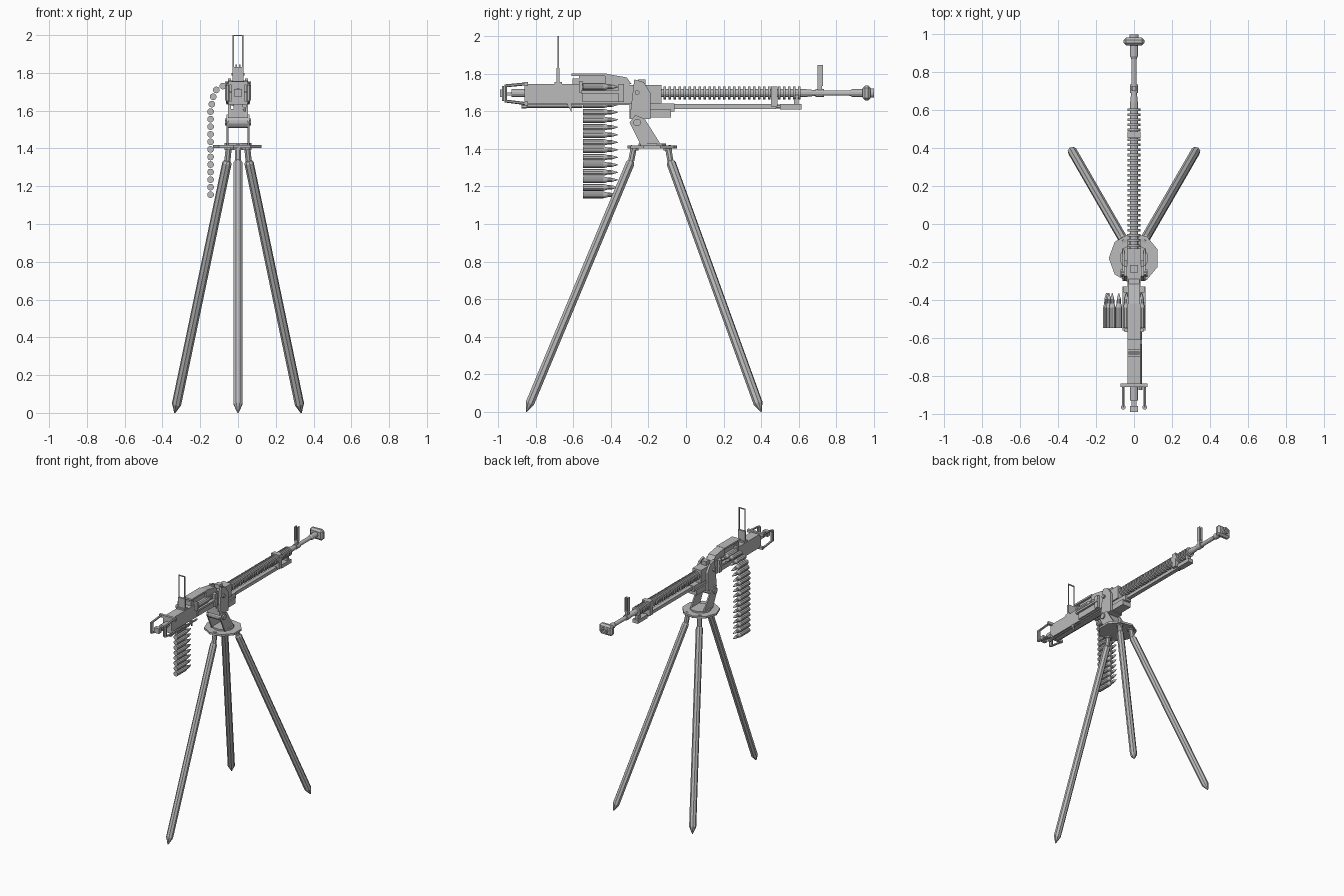
import bpy, bmesh, math
from mathutils import Vector

if "Cube" in bpy.data.objects:
    bpy.data.objects.remove(bpy.data.objects["Cube"])

steel = bpy.data.materials.new("grey steel")
steel.use_nodes = True
steel.diffuse_color = (0.5, 0.5, 0.5, 1)
steel.node_tree.nodes["Principled BSDF"].inputs["Base Color"].default_value = steel.diffuse_color


def finish(name, bm):
    bmesh.ops.recalc_face_normals(bm, faces=bm.faces)
    mesh = bpy.data.meshes.new(name)
    bm.to_mesh(mesh)
    bm.free()
    mesh.materials.append(steel)
    obj = bpy.data.objects.new(name, mesh)
    bpy.context.collection.objects.link(obj)
    return obj


def plate(name, outline, width, x=0):
    """Side outline of (y, z) points, given a width centred on x."""
    bm = bmesh.new()
    face = bm.faces.new([bm.verts.new((x - width / 2, y, z)) for y, z in outline])
    extruded = bmesh.ops.extrude_face_region(bm, geom=[face])["geom"]
    moved = [part for part in extruded if isinstance(part, bmesh.types.BMVert)]
    bmesh.ops.translate(bm, vec=(width, 0, 0), verts=moved)
    return finish(name, bm)


def box(name, width, y, z, x=0):
    (back, front), (low, high) = y, z
    outline = [(back, low), (front, low), (front, high), (back, high)]
    return plate(name, outline, width, x)


def lathe(name, profile, origin, axis=(0, 1, 0), sides=12):
    """Turned part from (distance along axis, radius) points."""
    bm = bmesh.new()
    turn = Vector((0, 0, 1)).rotation_difference(Vector(axis))
    rings = []
    for distance, radius in profile:
        ring = []
        for i in range(sides):
            angle = math.tau * (i + 0.5) / sides
            point = Vector((radius * math.cos(angle), radius * math.sin(angle), distance))
            ring.append(bm.verts.new(turn @ point + Vector(origin)))
        rings.append(ring)
    for near, far in zip(rings, rings[1:]):
        for i in range(sides):
            j = (i + 1) % sides
            bm.faces.new((near[i], near[j], far[j], far[i]))
    bm.faces.new(rings[0])
    bm.faces.new(rings[-1])
    return finish(name, bm)


def rod(name, start, end, radius, sides=8):
    span = Vector(end) - Vector(start)
    return lathe(name, [(0, radius), (span.length, radius)], start, span.normalized(), sides)


# Shared levels and stations
BORE = Vector((0, 0, 1.697))
HUB = Vector((0, -0.18, 0))
UP = Vector((0, 0, 1))
DECK = 1.417
FLOOR, ROOF = 1.642, 1.745
BACK, FRONT = -0.86, -0.3
PIVOT_Y, PIVOT_Z = -0.26, 1.54
SIDES = {"left": 1, "right": -1}

# Tripod: one leg to the rear and two close together in front
for leg, heading in {"rear": -90, "left": 60, "right": 120}.items():
    angle = math.radians(heading)
    outward = Vector((math.cos(angle), math.sin(angle), 0))
    socket = HUB + outward * 0.096 + UP * DECK
    top = HUB + outward * 0.112 + UP * 1.335
    span = HUB + outward * 0.67 - top
    length, radius = span.length, 0.025
    profile = [(0, radius * 0.7), (radius / 2, radius), (length - radius * 2, radius), (length, radius / 8)]
    lathe(leg + "_leg", profile, top, span.normalized(), sides=8)
    rod(leg + "_leg_neck", top, socket, radius * 0.7)
    rod(leg + "_leg_bracket", socket - UP * radius, socket, radius)
rod("mount_plate", HUB + UP * (DECK - 0.015), HUB + UP * DECK, radius=0.133, sides=9)
rod("swivel_disc", HUB + UP * DECK, HUB + UP * (DECK + 0.012), radius=0.075, sides=12)

# Cradle and tilt pivot
rod("tilt_pivot", (-0.06, PIVOT_Y, PIVOT_Z), (0.06, PIVOT_Y, PIVOT_Z), radius=0.033, sides=12)
box("cradle_block", width=0.08, y=(FRONT, -0.19), z=(1.56, 1.61))
box("cradle_nose", width=0.07, y=(-0.2, -0.08), z=(1.567, 1.61))
box("cradle_rail", width=0.05, y=(FRONT, -0.06), z=(1.6, FLOOR))

# Receiver and trunnion
box("receiver", width=0.07, y=(BACK, FRONT), z=(FLOOR, ROOF))
box("receiver_keel", width=0.044, y=(BACK, FRONT), z=(FLOOR - 0.008, FLOOR))
box("trunnion", width=0.072, y=(FRONT, -0.13), z=(FLOOR, ROOF - 0.005))
box("upper_crosspiece", width=0.14, y=(BACK, BACK + 0.02), z=(ROOF - 0.01, ROOF + 0.01))
box("lower_crosspiece", width=0.12, y=(BACK, BACK + 0.02), z=(FLOOR - 0.01, FLOOR + 0.01))

# Feed cover and tray
plate("feed_cover", [(-0.43, ROOF), (-0.43, 1.8), (-0.315, 1.78), (-0.29, ROOF)], width=0.06)
box("cover_core", width=0.036, y=(-0.57, -0.43), z=(ROOF, 1.79))
box("cover_lid", width=0.068, y=(-0.61, -0.42), z=(1.787, 1.8))
box("cover_latch", width=0.05, y=(-0.605, -0.57), z=(ROOF, 1.775))
box("cover_catch", width=0.04, y=(-0.255, -0.215), z=(ROOF - 0.01, 1.77))
box("feed_tray", width=0.12, y=(-0.56, -0.33), z=(1.695, 1.71))
box("feed_skirt", width=0.09, y=(-0.55, -0.34), z=(1.65, 1.695))
box("feed_front_guide", width=0.11, y=(-0.36, -0.33), z=(1.65, ROOF))
box("feed_rear_guide", width=0.1, y=(-0.57, -0.55), z=(1.7, 1.76))

# Cartridge belt: leaves the tray, bends over and hangs down
case = 0.018
cartridge = [(0, case), (0.11, case), (0.13, case * 0.7), (0.155, case * 0.6), (0.186, case * 0.1)]
headings = [180] * 3 + [210, 245, 260, 260] + [270] * 11
place = Vector((0.04, -0.549, 1.73))
lathe("first_cartridge", cartridge, place, sides=10)
for heading in headings:
    angle = math.radians(heading)
    place = place + Vector((math.cos(angle), 0, math.sin(angle))) * 0.04
    lathe("cartridge", cartridge, place, sides=10)

# Barrel with evenly spaced cooling fins
core, fin, pitch = 0.021, 0.035, 0.0265
barrel = [(-0.14, core)]
for i in range(28):
    start = i * pitch - 0.12
    end = start + pitch / 2
    barrel += [(start, core), (start, fin), (end, fin), (end, core)]
barrel += [(0.64, core), (0.7, core * 0.7), (0.87, core * 0.7), (0.885, core), (0.94, core)]
lathe("finned_barrel", barrel, BORE)

# Gas system
box("gas_tube", width=0.03, y=(-0.15, 0.48), z=(1.613, 1.638))
box("gas_block", width=0.068, y=(0.452, 0.488), z=(1.625, 1.732))
box("gas_regulator", width=0.044, y=(0.5, 0.615), z=(1.61, 1.638))
rod("gas_piston", (0, 0.45, 1.625), (0, 0.52, 1.625), radius=0.012)
box("gas_bracket", width=0.028, y=(0.575, 0.6), z=(1.63, BORE.z))

# Muzzle brake: chamfered block with a bored collar
brake = box("muzzle_brake", width=0.11, y=(0.94, 0.983), z=(BORE.z - 0.04, BORE.z + 0.04))
chamfer = brake.modifiers.new("chamfer", "BEVEL")
chamfer.width = 0.014
chamfer.segments = 1
lathe("muzzle_collar", [(0.98, 0.025), (1, 0.025), (1, 0.013), (0.985, 0.013)], BORE)

# Sight mounts
lathe("front_sight_band", [(0.69, core), (0.735, core)], BORE)
box("front_sight_stem", width=0.024, y=(0.7, 0.725), z=(BORE.z, ROOF))
SIGHT_Y = -0.68
sight_depth = (SIGHT_Y - 0.004, SIGHT_Y + 0.004)
box("rear_sight_base", width=0.068, y=(SIGHT_Y - 0.02, SIGHT_Y + 0.02), z=(ROOF, 1.757))
box("rear_sight_foot", width=0.06, y=(SIGHT_Y - 0.008, SIGHT_Y + 0.008), z=(ROOF, 1.83))
box("rear_sight_top", width=0.056, y=sight_depth, z=(1.994, 2))

# Buffer, trigger and charging rod
lathe("buffer", [(-0.93, core), (BACK, core)], BORE)
box("trigger_stem", width=0.024, y=(-0.98, BACK), z=(1.684, 1.7))
box("trigger_paddle", width=0.04, y=(-0.99, -0.96), z=(1.675, 1.715))
rod("charging_rod", (0.035, BACK, 1.625), (0.035, -0.55, 1.625), radius=0.007)
rod("charging_knob", (0.035, BACK - 0.015, 1.625), (0.035, BACK + 0.01, 1.625), radius=0.012)
plate("charging_lever", [(-0.635, FLOOR), (-0.61, FLOOR), (-0.61, 1.595)], width=0.012, x=0.036)

# Mirrored parts
for side, sign in SIDES.items():
    # Yoke arms, cheeks and bolts
    plate(side + "_yoke_arm", [(-0.24, DECK), (-0.13, DECK), (-0.22, 1.56), (-0.27, 1.58), (-0.3, PIVOT_Z)],
          width=0.01, x=sign * 0.055)
    plate(side + "_yoke_cheek", [(FRONT, 1.56), (-0.19, 1.56), (-0.19, 1.7), (-0.225, 1.755), (-0.275, 1.77)],
          width=0.016, x=sign * 0.044)
    rod(side + "_cheek_bolt", (sign * 0.05, PIVOT_Y, 1.7), (sign * 0.066, PIVOT_Y, 1.7), radius=0.013)
    rod(side + "_pivot_knob", (sign * 0.055, PIVOT_Y, PIVOT_Z), (sign * 0.07, PIVOT_Y, PIVOT_Z), core)
    # Sight prongs and frame bars
    box(side + "_front_sight_prong", width=0.007, y=(0.7, 0.728), z=(ROOF - 0.01, 1.845), x=sign * 0.01)
    box(side + "_rear_sight_bar", width=0.006, y=sight_depth, z=(1.82, 2), x=sign * 0.025)
    # Spade grips
    grip_top = Vector((sign * 0.056, -0.966, 1.735))
    grip_bottom = grip_top - UP * 0.08
    rod(side + "_grip_handle", grip_bottom, grip_top, radius=0.013)
    rod(side + "_grip_upper_arm", (grip_top.x, BACK, ROOF), grip_top, radius=0.008, sides=6)
    rod(side + "_grip_lower_arm", (grip_top.x, BACK, FLOOR), grip_bottom, radius=0.008, sides=6)
